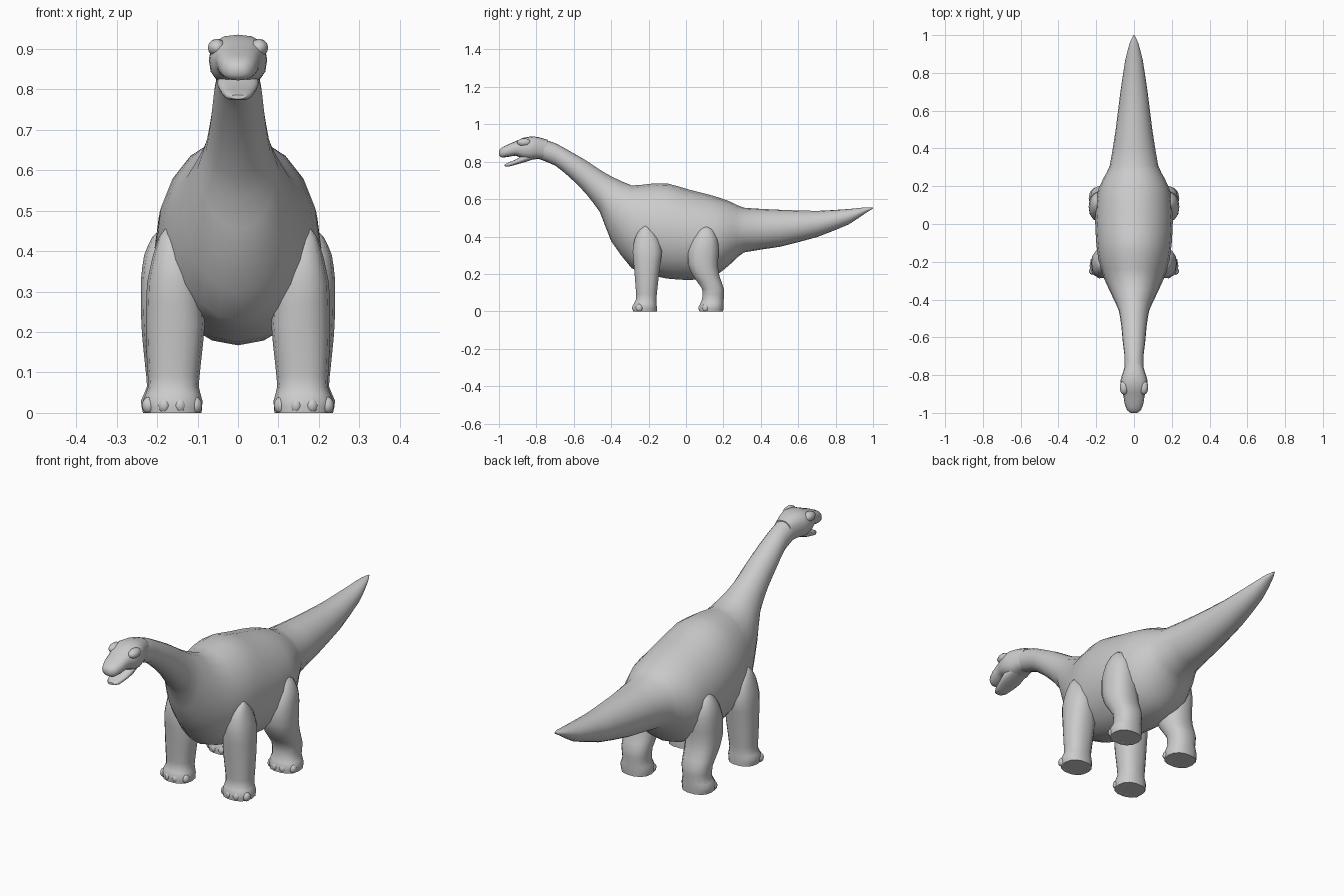
import bpy, bmesh, math
from mathutils import Vector

if "Cube" in bpy.data.objects:
    bpy.data.objects.remove(bpy.data.objects["Cube"])

GREY = (0.6, 0.6, 0.6, 1)
skin = bpy.data.materials.new("grey_skin")
skin.use_nodes = True
skin.diffuse_color = GREY
skin.node_tree.nodes["Principled BSDF"].inputs["Base Color"].default_value = GREY


def finish(name, bm):
    bmesh.ops.recalc_face_normals(bm, faces=bm.faces)
    mesh = bpy.data.meshes.new(name)
    bm.to_mesh(mesh)
    bm.free()
    mesh.materials.append(skin)
    obj = bpy.data.objects.new(name, mesh)
    bpy.context.collection.objects.link(obj)
    bpy.ops.object.select_all(action="DESELECT")
    obj.select_set(True)
    bpy.context.view_layer.objects.active = obj
    bpy.ops.object.shade_smooth_by_angle(angle=math.radians(55))
    return obj


def refine(rings, steps):
    """Smoothly add sections between the given ones."""
    out = []
    for i in range(len(rings) - 1):
        a, b = rings[i], rings[i + 1]
        before, after = rings[max(i - 1, 0)], rings[min(i + 2, len(rings) - 1)]
        for s in range(steps):
            t = s / steps
            out.append([b0 * (1 - t) + b1 * t + t * (1 - t) / 4 *
                        ((b0 - p) * (1 - t) + (b1 - n) * t)
                        for p, b0, b1, n in zip(before, a, b, after)])
    return out + [rings[-1]]


def loft(name, rings, place, sides=18, power=1.0, steps=2):
    """Skin sections (position, low, high, left, right)."""
    bm = bmesh.new()
    loops = []
    for pos, low, high, left, right in refine(rings, steps):
        loop = []
        for k in range(sides):
            a = math.tau * k / sides
            c, s = (math.copysign(abs(f) ** power, f) for f in (math.cos(a), math.sin(a)))
            u = (left + right) / 2 + (right - left) / 2 * c
            v = (low + high) / 2 + (high - low) / 2 * s
            loop.append(bm.verts.new(place(pos, u, v)))
        loops.append(loop)
    for one, two in zip(loops, loops[1:]):
        for k in range(sides):
            j = (k + 1) % sides
            bm.faces.new((one[k], one[j], two[j], two[k]))
    bm.faces.new(loops[0])
    bm.faces.new(loops[-1])
    return finish(name, bm)


def along_y(pos, u, v):
    return (u, pos, v)


def blob(name, centre, size):
    bm = bmesh.new()
    bmesh.ops.create_uvsphere(bm, u_segments=10, v_segments=6, radius=1)
    for v in bm.verts:
        v.co = Vector(centre) + Vector(size) * v.co
        v.co.z = max(v.co.z, 0)
    return finish(name, bm)


def symmetric(rows):
    return [(y, low, high, -w, w) for y, low, high, w in rows]


# Neck, trunk and tail: y, underside, back, half width
neck = [(-.80, .82, .93, .052), (-.70, .78, .90, .050), (-.62, .715, .856, .060),
        (-.54, .635, .81, .067), (-.46, .53, .757, .08), (-.40, .375, .722, .107)]
trunk = [(-.29, .23, .673, .158), (-.19, .195, .682, .188), (-.10, .175, .684, .20),
         (.02, .167, .65, .206), (.12, .18, .625, .20), (.18, .205, .607, .19),
         (.24, .255, .585, .163), (.31, .315, .554, .128)]
tail = [(.5, .345, .543, .097), (.7, .397, .537, .072), (.87, .465, .547, .046),
        (.96, .525, .556, .022), (1, .55, .556, .003)]
loft("body", symmetric(neck + trunk + tail), along_y, sides=20)

# Head and parted jaws
skull = [(-1, .835, .86, .018), (-.985, .822, .876, .037), (-.95, .826, .893, .05),
         (-.91, .832, .91, .056), (-.87, .815, .928, .07), (-.83, .81, .935, .072),
         (-.79, .815, .932, .06), (-.74, .81, .917, .045)]
loft("head", symmetric(skull), along_y, sides=16, power=.8)
jaw = [(-.97, .776, .786, .018), (-.95, .773, .796, .032), (-.91, .784, .812, .044),
       (-.87, .795, .835, .052), (-.81, .815, .86, .045)]
loft("lower_jaw", symmetric(jaw), along_y, sides=14, power=.75)

# Legs: height, front, rear, inner side, outer side
front_leg = [(0, -.285, -.155, .09, .23), (.03, -.285, -.155, .088, .235),
             (.065, -.268, -.157, .097, .222), (.12, -.27, -.152, .092, .225),
             (.22, -.278, -.14, .082, .228), (.32, -.287, -.127, .09, .225),
             (.39, -.275, -.145, .10, .21), (.435, -.25, -.18, .12, .195),
             (.455, -.225, -.205, .14, .18)]
hind_leg = [(0, .07, .20, .09, .235), (.03, .07, .202, .088, .24),
            (.065, .085, .203, .097, .225), (.12, .085, .204, .092, .23),
            (.19, .035, .18, .085, .237), (.25, .01, .172, .085, .24),
            (.33, .01, .177, .09, .24), (.39, .035, .17, .10, .232),
            (.435, .065, .148, .12, .212), (.455, .092, .12, .14, .19)]

for side, sign in (("left", 1), ("right", -1)):
    blob(f"{side}_brow", (sign * .052, -.865, .903), (.024, .04, .022))
    for kind, rows, front in (("front", front_leg, -.285), ("hind", hind_leg, .07)):
        loft(f"{side}_{kind}_leg", rows,
             lambda pos, u, v: (sign * u, v, pos), sides=14, power=.85)
        # Row of blunt toes around the front of each foot
        for i in range(4):
            offset = (i - 1.5) / 1.5
            blob(f"{side}_{kind}_toe_{i + 1}",
                 (sign * (.163 + .058 * offset), front + .014 + .022 * offset ** 2, .018),
                 (.017, .02, .022))
